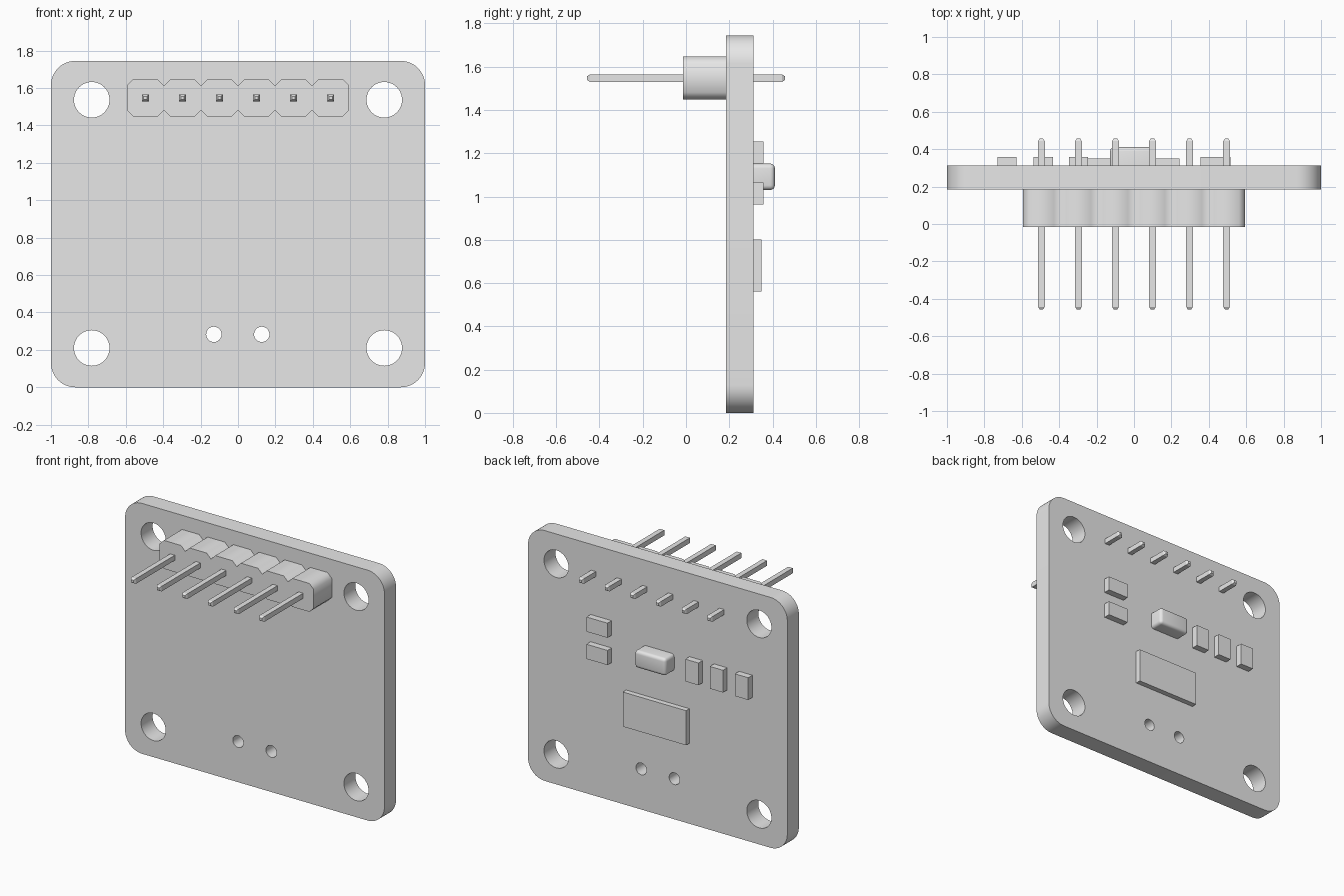
import bpy, bmesh, math

cube = bpy.data.objects.get("Cube")
if cube:
    bpy.data.objects.remove(cube, do_unlink=True)

grey = bpy.data.materials.new("plain grey")
grey.use_nodes = True
GREY = (0.8, 0.8, 0.8, 1)
grey.diffuse_color = GREY
grey.node_tree.nodes["Principled BSDF"].inputs["Base Color"].default_value = GREY

FRONT, BACK = 0.185, 0.312      # board faces along y
HEIGHT = 1.745
PITCH, PIN_Z = 0.198, 1.547


def add_object(name, bm, smooth=False):
    bmesh.ops.recalc_face_normals(bm, faces=bm.faces[:])
    mesh = bpy.data.meshes.new(name)
    bm.to_mesh(mesh)
    bm.free()
    mesh.materials.append(grey)
    obj = bpy.data.objects.new(name, mesh)
    bpy.context.collection.objects.link(obj)
    if smooth:
        bpy.ops.object.select_all(action='DESELECT')
        obj.select_set(True)
        bpy.context.view_layer.objects.active = obj
        bpy.ops.object.shade_smooth_by_angle(angle=math.radians(35))
    return obj


def box(x0, x1, y0, y1, z0, z1):
    bm = bmesh.new()
    bmesh.ops.create_cube(bm, size=1)
    for v in bm.verts:
        v.co = ((x0 + x1) / 2 + v.co.x * (x1 - x0),
                (y0 + y1) / 2 + v.co.y * (y1 - y0),
                (z0 + z1) / 2 + v.co.z * (z1 - z0))
    return bm


def arc(cx, cz, r, start, end, steps):
    angles = [math.radians(start + (end - start) * i / steps) for i in range(steps + 1)]
    return [(cx + r * math.cos(a), cz + r * math.sin(a)) for a in angles]


def extrude_outlines(outlines, y0, y1):
    """Fill the x-z outlines (inner ones become holes) and extrude along y."""
    curve = bpy.data.curves.new("outline", 'CURVE')
    curve.dimensions = '2D'
    curve.fill_mode = 'BOTH'
    curve.extrude = (y1 - y0) / 2
    for points in outlines:
        spline = curve.splines.new('POLY')
        spline.points.add(len(points) - 1)
        for p, (x, z) in zip(spline.points, points):
            p.co = (x, z, 0, 1)
        spline.use_cyclic_u = True
    temp = bpy.data.objects.new("outline", curve)
    bpy.context.collection.objects.link(temp)
    graph = bpy.context.evaluated_depsgraph_get()
    mesh = bpy.data.meshes.new_from_object(temp.evaluated_get(graph))
    bm = bmesh.new()
    bm.from_mesh(mesh)
    bpy.data.objects.remove(temp, do_unlink=True)
    bpy.data.curves.remove(curve)
    bpy.data.meshes.remove(mesh)
    bmesh.ops.remove_doubles(bm, verts=bm.verts[:], dist=1e-5)
    for v in bm.verts:
        v.co = (v.co.x, (y0 + y1) / 2 + v.co.z, v.co.y)
    return bm


# Rounded board with four mounting holes and two small holes
R = 0.13
corners = [(1 - R, HEIGHT - R), (R - 1, HEIGHT - R), (R - 1, R), (1 - R, R)]
board = []
for i, (cx, cz) in enumerate(corners):
    board += arc(cx, cz, R, 90 * i, 90 * i + 90, 12)
holes = [(x, z, 0.095) for x in (-0.782, 0.782) for z in (0.21, 1.537)]
holes += [(x, 0.283, 0.041) for x in (-0.129, 0.127)]
rings = [arc(x, z, r, 0, 360, 40)[:-1] for x, z, r in holes]
add_object("board", extrude_outlines([board] + rings, FRONT, BACK), True)

# Header housing: a row of six chamfered cells
half, cut = PITCH / 2, 0.033
top = []
for i in range(6):
    c = (i - 2.5) * PITCH
    cell = [(c - half, half - cut), (c - half + cut, half),
            (c + half - cut, half), (c + half, half - cut)]
    top += cell if i == 0 else cell[1:]
outline = [(x, PIN_Z + z) for x, z in top] + [(x, PIN_Z - z) for x, z in reversed(top)]
add_object("header_housing", extrude_outlines([outline], -0.015, FRONT))

# Six square pins with tapered ends
for i in range(6):
    x, w = (i - 2.5) * PITCH, 0.018
    bm = box(x - w, x + w, -0.443, 0.443, PIN_Z - w, PIN_Z + w)
    for side in (-1, 1):
        end = [f for f in bm.faces if f.normal.y * side > 0.9]
        tip = bmesh.ops.extrude_face_region(bm, geom=end)
        bmesh.ops.delete(bm, geom=end, context='FACES_ONLY')
        for v in tip["geom"]:
            if isinstance(v, bmesh.types.BMVert):
                v.co = (x + (v.co.x - x) * 0.5, 0.457 * side, PIN_Z + (v.co.z - PIN_Z) * 0.5)
        bm.normal_update()
    add_object(f"pin_{i + 1}", bm)

# Flat chip on the back
add_object("chip", box(-0.245, 0.243, BACK, 0.349, 0.561, 0.802))

# Two wide and three tall small components
for i, z in enumerate((0.963, 1.153)):
    add_object(f"wide_component_{i + 1}", box(0.355, 0.517, BACK, 0.358, z, z + 0.102))
for i, x in enumerate((-0.73, -0.536, -0.347)):
    add_object(f"tall_component_{i + 1}", box(x, x + 0.102, BACK, 0.358, 1.01, 1.165))

# Rounded component in the middle of the back
bm = box(-0.128, 0.112, BACK, 0.411, 1.03, 1.152)
edges = [e for e in bm.edges if any(v.co.y > 0.4 for v in e.verts)]
bmesh.ops.bevel(bm, geom=edges, offset=0.022, segments=4, profile=0.5, affect='EDGES')
add_object("rounded_component", bm, True)
